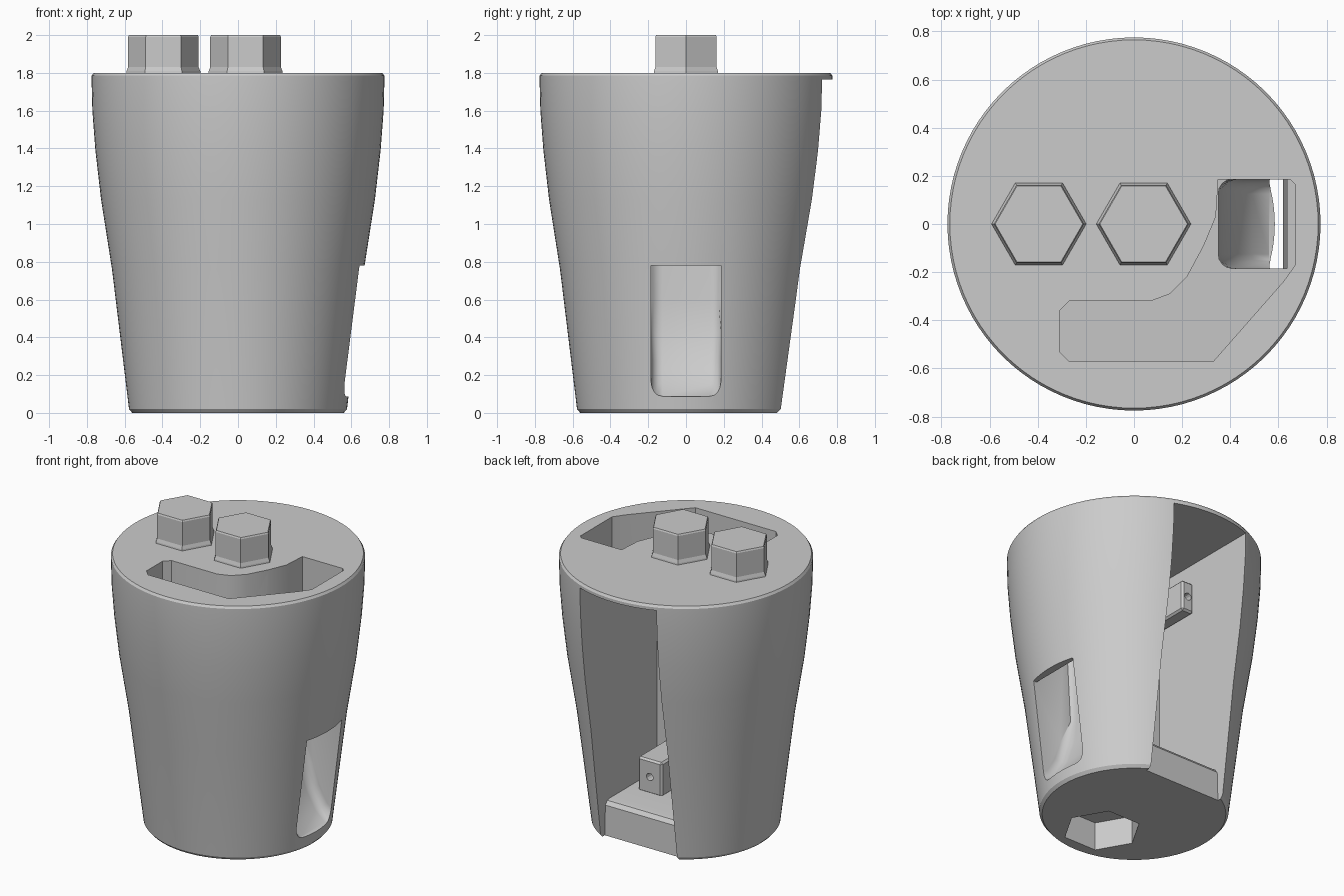
import bpy, bmesh, math
from mathutils import Vector, Matrix

if "Cube" in bpy.data.objects:
    bpy.data.objects.remove(bpy.data.objects["Cube"])

grey = bpy.data.materials.new("plain_grey")
grey.use_nodes = True
GREY = (0.6, 0.6, 0.6, 1)
grey.diffuse_color = GREY
grey.node_tree.nodes["Principled BSDF"].inputs["Base Color"].default_value = GREY


def make(name, bm):
    bmesh.ops.recalc_face_normals(bm, faces=bm.faces)
    mesh = bpy.data.meshes.new(name)
    bm.to_mesh(mesh)
    bm.free()
    ob = bpy.data.objects.new(name, mesh)
    bpy.context.collection.objects.link(ob)
    mesh.materials.append(grey)
    return ob


def loft(rings):
    """Closed solid through rings of equal point count."""
    bm = bmesh.new()
    loops = [[bm.verts.new(p) for p in ring] for ring in rings]
    n = len(loops[0])
    for a, b in zip(loops, loops[1:]):
        for i in range(n):
            j = (i + 1) % n
            bm.faces.new((a[i], a[j], b[j], b[i]))
    bm.faces.new(loops[0])
    bm.faces.new(loops[-1])
    return bm


def ring(radius, z, sides, centre=(0, 0)):
    step = 2 * math.pi / sides
    return [(centre[0] + radius * math.cos(i * step),
             centre[1] + radius * math.sin(i * step), z) for i in range(sides)]


def turned(profile, sides, centre=(0, 0)):
    return loft([ring(r, z, sides, centre) for r, z in profile])


def box(lo, hi):
    bm = bmesh.new()
    lo, hi = Vector(lo), Vector(hi)
    bmesh.ops.create_cube(bm, size=1, matrix=Matrix.Translation((lo + hi) / 2)
                          @ Matrix.Diagonal((*(hi - lo), 1)))
    return bm


def activate(ob):
    bpy.ops.object.select_all(action='DESELECT')
    ob.select_set(True)
    bpy.context.view_layer.objects.active = ob


def cut(target, bm):
    cutter = make("cutter", bm)
    cutter.hide_render = True
    mod = target.modifiers.new("cut", 'BOOLEAN')
    mod.operation, mod.solver, mod.object = 'DIFFERENCE', 'EXACT', cutter
    activate(target)
    bpy.ops.object.modifier_apply(modifier=mod.name)
    bpy.data.objects.remove(cutter)


def smooth(ob, degrees=30):
    activate(ob)
    bpy.ops.object.shade_smooth_by_angle(angle=math.radians(degrees))


# Tapered body with softened rims
body = make("tapered_body", turned(
    [(0.56, 0), (0.577, 0.02), (0.667, 0.76), (0.725, 1.13), (0.755, 1.39),
     (0.771, 1.6), (0.775, 1.75), (0.775, 1.785), (0.765, 1.8)], 96))

# Rear bay, open at the back, with a raised floor block
bay = [(-0.1, 1.765), (1, 1.765), (1, -0.1), (0.46, -0.1),
       (0.45, 0.2), (0.43, 0.225), (0.4, 0.23), (-0.1, 0.23)]
cut(body, loft([[(x, y, z) for y, z in bay] for x in (-0.285, 0.285)]))

# Vertical chute that curves out to the side window
chute = [(0.35, 1.65), (0.35, 0.6), (0.37, 0.42), (0.42, 0.27), (0.49, 0.15),
         (0.56, 0.09), (0.62, 0.08), (0.9, 0.08), (0.9, 0.78), (0.62, 0.78), (0.64, 1.65)]
bm = loft([[(x, y, z) for x, z in chute] for y in (-0.185, 0.185)])
curve_edges = [e for e in bm.edges
               if abs(e.verts[0].co.y - e.verts[1].co.y) < 0.01
               and all(v.co.x < 0.36 or v.co.z < 0.5 for v in e.verts)]
bmesh.ops.bevel(bm, geom=curve_edges, offset=0.06, segments=4, profile=0.5,
                affect='EDGES')
cut(body, bm)

# Sloping channel in the lid that feeds the chute
channel = [(-0.31, -0.36), (-0.27, -0.32), (0.07, -0.32), (0.15, -0.29), (0.22, -0.22),
           (0.29, -0.09), (0.34, 0.03), (0.35, 0.185), (0.65, 0.185), (0.67, 0.165),
           (0.67, -0.17), (0.62, -0.24), (0.33, -0.57), (-0.27, -0.57), (-0.31, -0.53)]
cut(body, loft([[(x, y, 1.6 - 0.15 * (x + 0.3)) for x, y in channel],
                [(x, y, 1.9) for x, y in channel]]))

# Hexagonal pocket in the underside
cut(body, turned([(0.24, -0.1), (0.24, 0.19)], 6, (0.02, -0.28)))
smooth(body)

# Hexagonal bolt heads on the lid
for side, x in (("right", -0.395), ("left", 0.04)):
    make("bolt_head_" + side, turned(
        [(0.2, 1.78), (0.195, 1.81), (0.187, 1.83), (0.187, 1.99), (0.182, 2.0)],
        6, (x, 0)))

# Screw brackets inside the bay
for name, lo, hi in (("lower_bracket", (0.04, -0.1, 0.22), (0.22, 0.2, 0.45)),
                     ("upper_bracket", (-0.29, -0.1, 1.42), (-0.2, 0.22, 1.63))):
    bm = box(lo, hi)
    bmesh.ops.bevel(bm, geom=bm.edges[:], offset=0.012, segments=1, affect='EDGES')
    bracket = make(name, bm)
    cx, cz = (lo[0] + hi[0]) / 2, (lo[2] + hi[2]) / 2
    hole = turned([(0.025, 0), (0.025, 0.2)], 12)
    hole.transform(Matrix.Translation((cx, hi[1] + 0.1, cz)) @ Matrix.Rotation(math.pi / 2, 4, 'X'))
    cut(bracket, hole)
